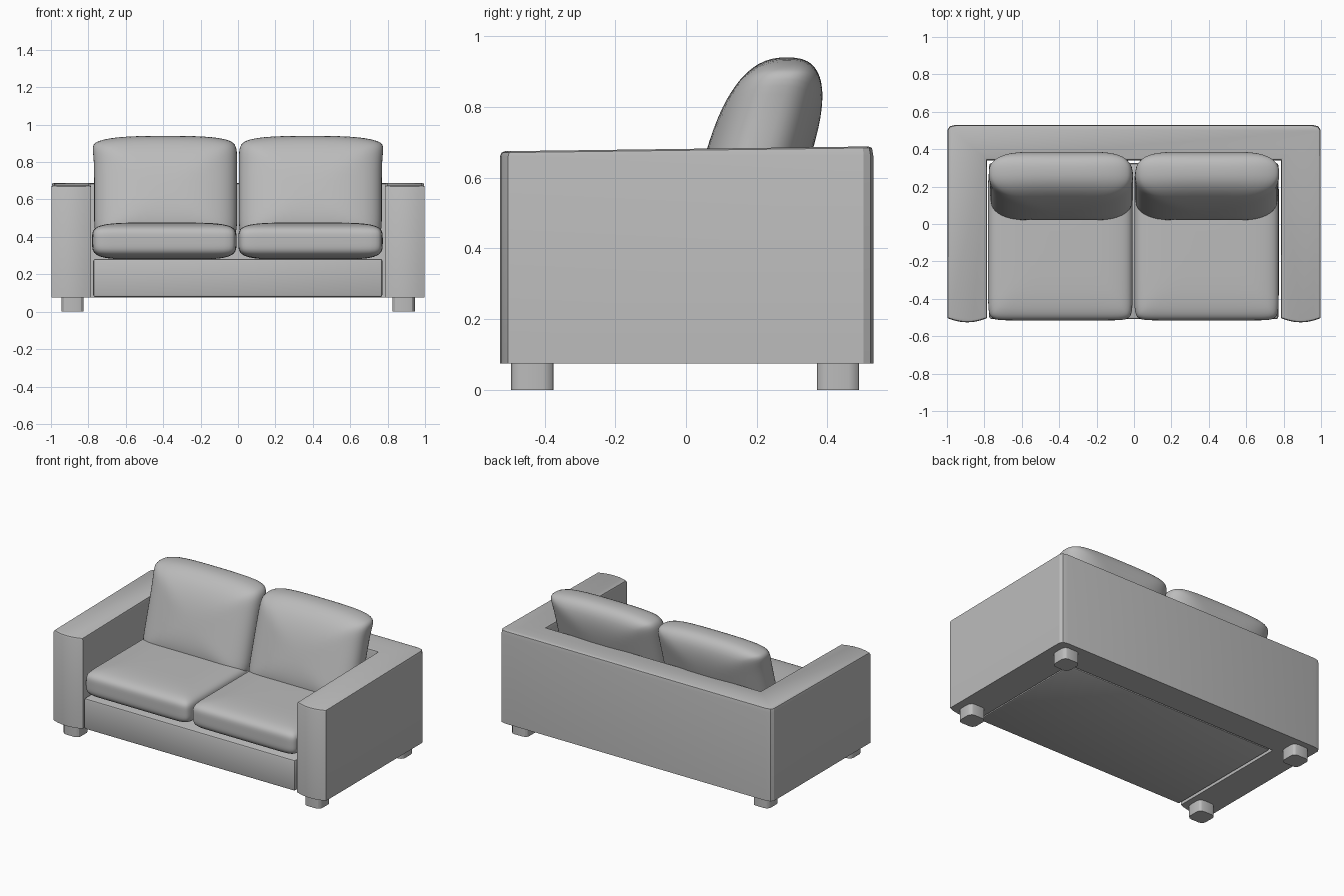
import bpy, bmesh
from math import radians, copysign

cube = bpy.data.objects.get("Cube")
if cube:
    bpy.data.objects.remove(cube, do_unlink=True)

fabric = bpy.data.materials.new("grey fabric")
fabric.use_nodes = True
GREY = (0.5, 0.5, 0.5, 1)
fabric.diffuse_color = GREY
fabric.node_tree.nodes["Principled BSDF"].inputs["Base Color"].default_value = GREY


def finish(bm, name, angle=30):
    """Turn a bmesh into a named, shaded object."""
    bmesh.ops.recalc_face_normals(bm, faces=bm.faces)
    mesh = bpy.data.meshes.new(name)
    bm.to_mesh(mesh)
    bm.free()
    obj = bpy.data.objects.new(name, mesh)
    bpy.context.collection.objects.link(obj)
    mesh.materials.append(fabric)
    bpy.ops.object.select_all(action='DESELECT')
    obj.select_set(True)
    bpy.context.view_layer.objects.active = obj
    bpy.ops.object.shade_smooth_by_angle(angle=radians(angle))
    return obj


def block(name, low, high, bevel, segments, vertical_only=False):
    """Box between two corners with bevelled edges."""
    bm = bmesh.new()
    bmesh.ops.create_cube(bm, size=1)
    for v in bm.verts:
        v.co = [(a + b) / 2 + c * (b - a) for a, b, c in zip(low, high, v.co)]
    edges = [e for e in bm.edges
             if not vertical_only or abs(e.verts[0].co.z - e.verts[1].co.z) > 0.01]
    bmesh.ops.bevel(bm, geom=edges, offset=bevel, segments=segments,
                    profile=0.5, affect='EDGES')
    return finish(bm, name)


def cushion(name, centre, half, plane_power, puff_power, thin, deform):
    """Superellipsoid pillow; thin is the index of the thickness axis."""
    bm = bmesh.new()
    bmesh.ops.create_cube(bm, size=2)
    bmesh.ops.subdivide_edges(bm, edges=bm.edges[:], cuts=19, use_grid_fill=True)
    for v in bm.verts:
        # crowd the grid toward the edges, where the curvature is
        p = [copysign(1 - (1 - abs(c)) ** 1.5, c) for c in v.co]
        flat = sum(abs(p[i]) ** plane_power for i in range(3) if i != thin)
        f = (flat ** (puff_power / plane_power) + abs(p[thin]) ** puff_power) ** (1 / puff_power)
        u = [c / f for c in p]
        v.co = [c + h * d for c, h, d in zip(centre, half, deform(u))]
    return finish(bm, name, 60)


# Arms and back: one U-shaped outline with bowed arm fronts
IN, OUT, FRONT, BACK, INNER = 0.785, 0.998, -0.503, 0.53, 0.34
half_outline = [(IN, INNER)]
for i in range(7):
    s = i / 6
    half_outline.append((IN + (OUT - IN) * s, FRONT - 0.023 * (1 - (2 * s - 1) ** 2)))
half_outline += [(OUT, BACK - 0.028), (OUT - 0.012, BACK - 0.008), (OUT - 0.045, BACK)]
outline = half_outline + [(-x, y) for x, y in reversed(half_outline)]

bm = bmesh.new()
bottom = bm.faces.new([bm.verts.new((x, y, 0.075)) for x, y in outline])
top = bmesh.ops.extrude_face_region(bm, geom=[bottom])["geom"]
top_verts = [g for g in top if isinstance(g, bmesh.types.BMVert)]
bmesh.ops.translate(bm, verts=top_verts, vec=(0, 0, 0.6))
if not any(f.normal.z < -0.9 for f in bm.faces):
    bmesh.ops.recalc_face_normals(bm, faces=bm.faces)
rim = [e for e in bm.edges if all(v.co.z > 0.6 for v in e.verts)]
bmesh.ops.bevel(bm, geom=rim, offset=0.014, segments=2, profile=0.5, affect='EDGES')
for v in bm.verts:
    if v.co.z > 0.67:
        v.co.z += (v.co.y - FRONT) * 0.013
finish(bm, "arms_and_back")

# Seat base between the arms
block("seat_base", (-0.774, -0.508, 0.078), (0.772, 0.325, 0.283), 0.012, 2)

# Feet
for side, x in (("right", -0.885), ("left", 0.885)):
    for end, y in (("front", -0.435), ("back", 0.43)):
        block(f"{end}_{side}_foot", (x - 0.06, y - 0.06, 0), (x + 0.06, y + 0.06, 0.08),
              0.03, 3, vertical_only=True)


def seat_shape(u):
    # flatter underside
    return u[0], u[1], u[2] if u[2] > 0 else max(-1, u[2] * 1.06)


def back_shape(side):
    def shape(u):
        x, y, z = u
        outer = max(0, x * side)
        high = max(0, z) ** 4
        x += side * 0.08 * outer ** 4 * high             # flared outer top corner
        lean = 0.55 * z                                  # tilts backward
        z -= high * (0.09 * abs(x) ** 3)                 # crowned top edge
        return x, y + lean, z
    return shape


# Loose cushions
for name, side in (("right", -1), ("left", 1)):
    cushion(f"{name}_seat_cushion", (side * 0.391 - 0.003, -0.097, 0.38),
            (0.386, 0.418, 0.097), 16, 4.5, 2, seat_shape)
    cushion(f"{name}_back_cushion", (side * 0.387, 0.203, 0.66),
            (0.382, 0.15, 0.28), 10, 2.6, 1, back_shape(side))
